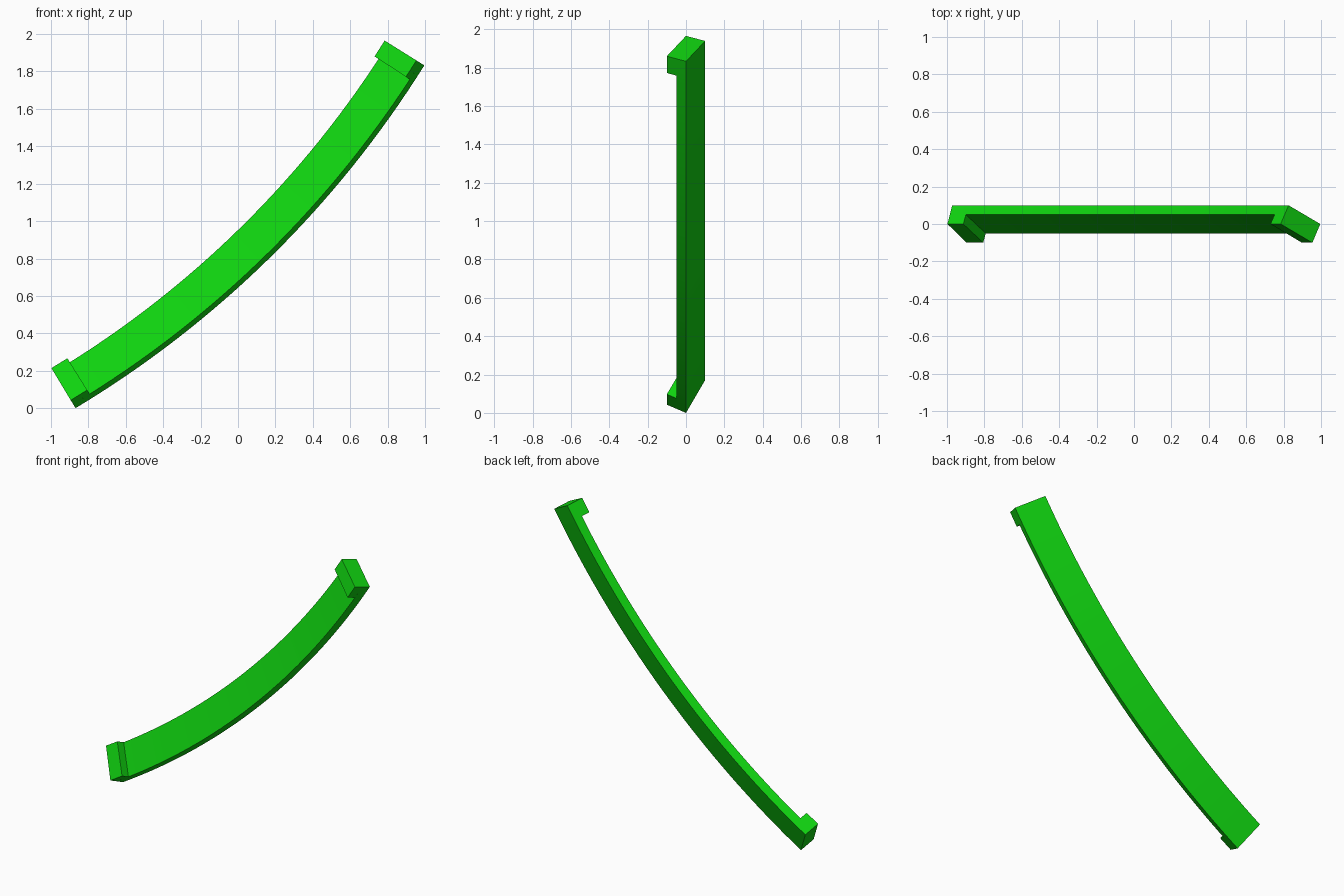
import bpy, bmesh, math

cube = bpy.data.objects.get("Cube")
if cube:
    bpy.data.objects.remove(cube, do_unlink=True)

# Arc in the x-z plane: centre, outer radius, start and end angle in degrees
CX, CZ, R = -3.753, 4.80, 5.60
START, END = -59.0, -32.0
BLOCK = 1.07      # angular length of each end block

green = bpy.data.materials.new("bright green")
green.use_nodes = True
colour = (0.005, 0.65, 0.005, 1)
green.diffuse_color = colour
bsdf = next(n for n in green.node_tree.nodes if n.type == "BSDF_PRINCIPLED")
bsdf.inputs["Base Color"].default_value = colour


def sweep(name, section, a0, a1, steps):
    """Sweep a closed section of (radial offset, y) points along the arc."""
    bm = bmesh.new()
    rings = []
    for i in range(steps + 1):
        a = math.radians(a0 + (a1 - a0) * i / steps)
        rings.append([bm.verts.new((CX + (R + r) * math.cos(a), y,
                                    CZ + (R + r) * math.sin(a)))
                      for r, y in section])
    n = len(section)
    for p, q in zip(rings, rings[1:]):
        for k in range(n):
            j = (k + 1) % n
            bm.faces.new((p[k], p[j], q[j], q[k]))
    bm.faces.new(rings[0])
    bm.faces.new(rings[-1])
    bmesh.ops.recalc_face_normals(bm, faces=bm.faces)
    mesh = bpy.data.meshes.new(name)
    bm.to_mesh(mesh)
    bm.free()
    mesh.materials.append(green)
    ob = bpy.data.objects.new(name, mesh)
    bpy.context.collection.objects.link(ob)
    bpy.ops.object.select_all(action="DESELECT")
    ob.select_set(True)
    bpy.context.view_layer.objects.active = ob
    bpy.ops.object.shade_smooth_by_angle(angle=math.radians(30))
    return ob


# Tilted rectangular section, split lengthwise into a back slab and a front half
back_top, outer = (-0.20, 0.10), (0.0, 0.0)
mid_low, mid_top = (-0.025, -0.05), (-0.225, 0.05)
front_low, inner = (-0.05, -0.10), (-0.25, 0.0)

# Long curved slab
sweep("curved_bar", [back_top, outer, mid_low, mid_top], START, END, 32)

# Raised blocks on the front of both ends
block = [mid_top, mid_low, front_low, inner]
sweep("lower_end_block", block, START, START + BLOCK, 1)
sweep("upper_end_block", block, END - BLOCK, END, 1)
